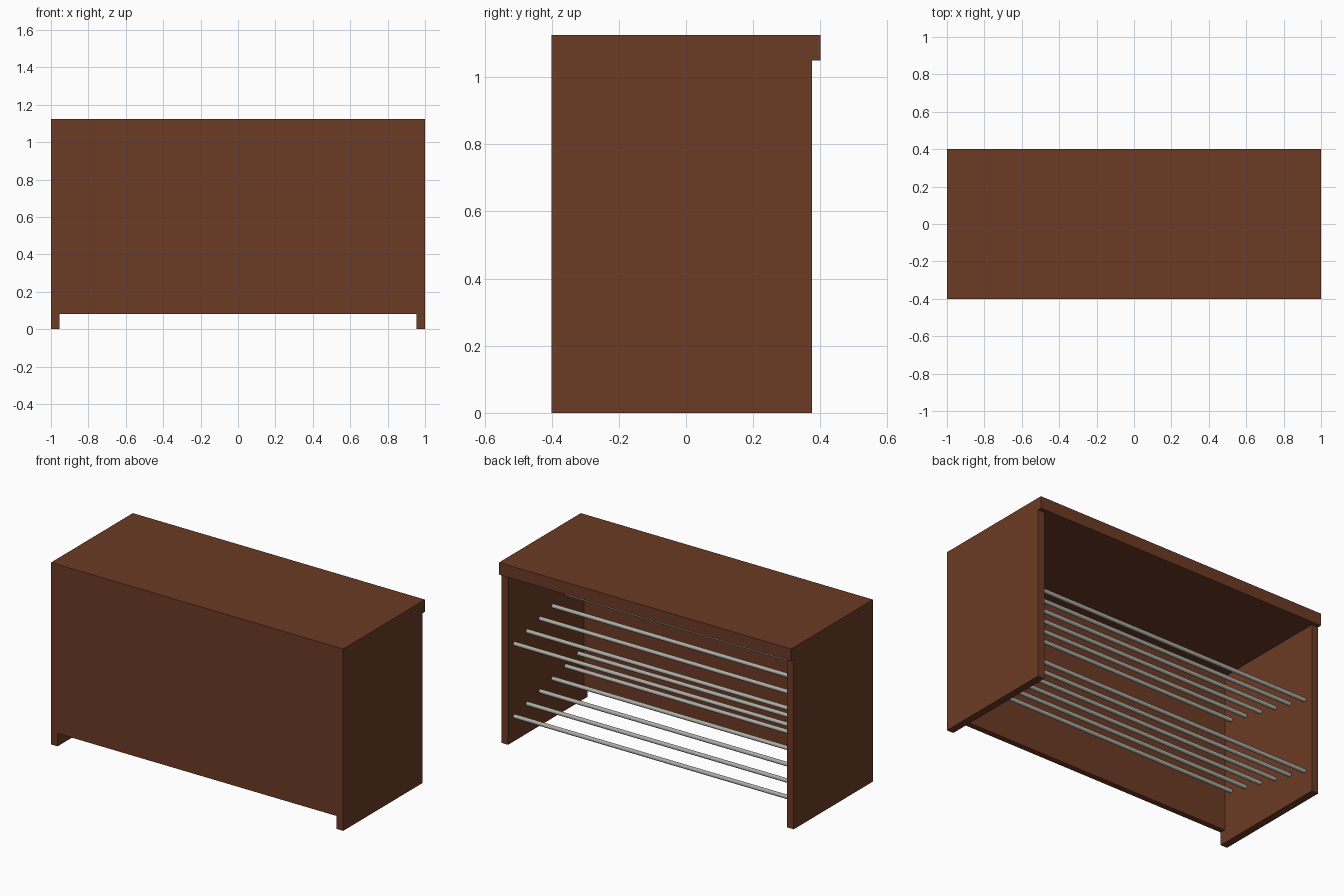
import bpy
import math

if "Cube" in bpy.data.objects:
    bpy.data.objects.remove(bpy.data.objects["Cube"])


def material(name, rgb):
    mat = bpy.data.materials.new(name)
    mat.diffuse_color = (*rgb, 1.0)
    mat.use_nodes = True
    mat.node_tree.nodes["Principled BSDF"].inputs["Base Color"].default_value = mat.diffuse_color
    return mat


WOOD = material("brown wood", (0.15, 0.043, 0.018))
METAL = material("grey metal", (0.42, 0.42, 0.38))


def box(name, lo, hi):
    """Axis-aligned board between two corners."""
    bpy.ops.mesh.primitive_cube_add(size=1, location=[(a + b) / 2 for a, b in zip(lo, hi)])
    ob = bpy.context.object
    ob.name = name
    ob.scale = [b - a for a, b in zip(lo, hi)]
    bpy.ops.object.transform_apply(location=False, rotation=False, scale=True)
    ob.data.materials.append(WOOD)
    return ob


def rod(name, y, z):
    """Round bar spanning between the two side boards."""
    bpy.ops.mesh.primitive_cylinder_add(vertices=16, radius=0.0125, depth=2 * INNER + 0.01,
                                        location=(0, y, z), rotation=(0, math.pi / 2, 0))
    ob = bpy.context.object
    ob.name = name
    ob.data.materials.append(METAL)
    bpy.ops.object.shade_smooth_by_angle()


INNER = 0.955   # inner face of the side boards
TOP_Z = 1.05    # underside of the top board

# Cabinet boards: the back is open and the top overhangs it
box("top_board", (-1, -0.4, TOP_Z), (1, 0.4, 1.125))
box("left_side", (-1, -0.4, 0), (-INNER, 0.375, TOP_Z))
box("right_side", (INNER, -0.4, 0), (1, 0.375, TOP_Z))
box("front_panel", (-INNER, -0.4, 0.08), (INNER, -0.365, TOP_Z))

# Two sloping racks of six rods, lower towards the open back
for rack, z_back in (("lower", 0.153), ("upper", 0.602)):
    for i in range(6):
        rod(f"{rack}_rack_rod_{i + 1}", 0.3125 - 0.125 * i, z_back + 0.03 * i)
